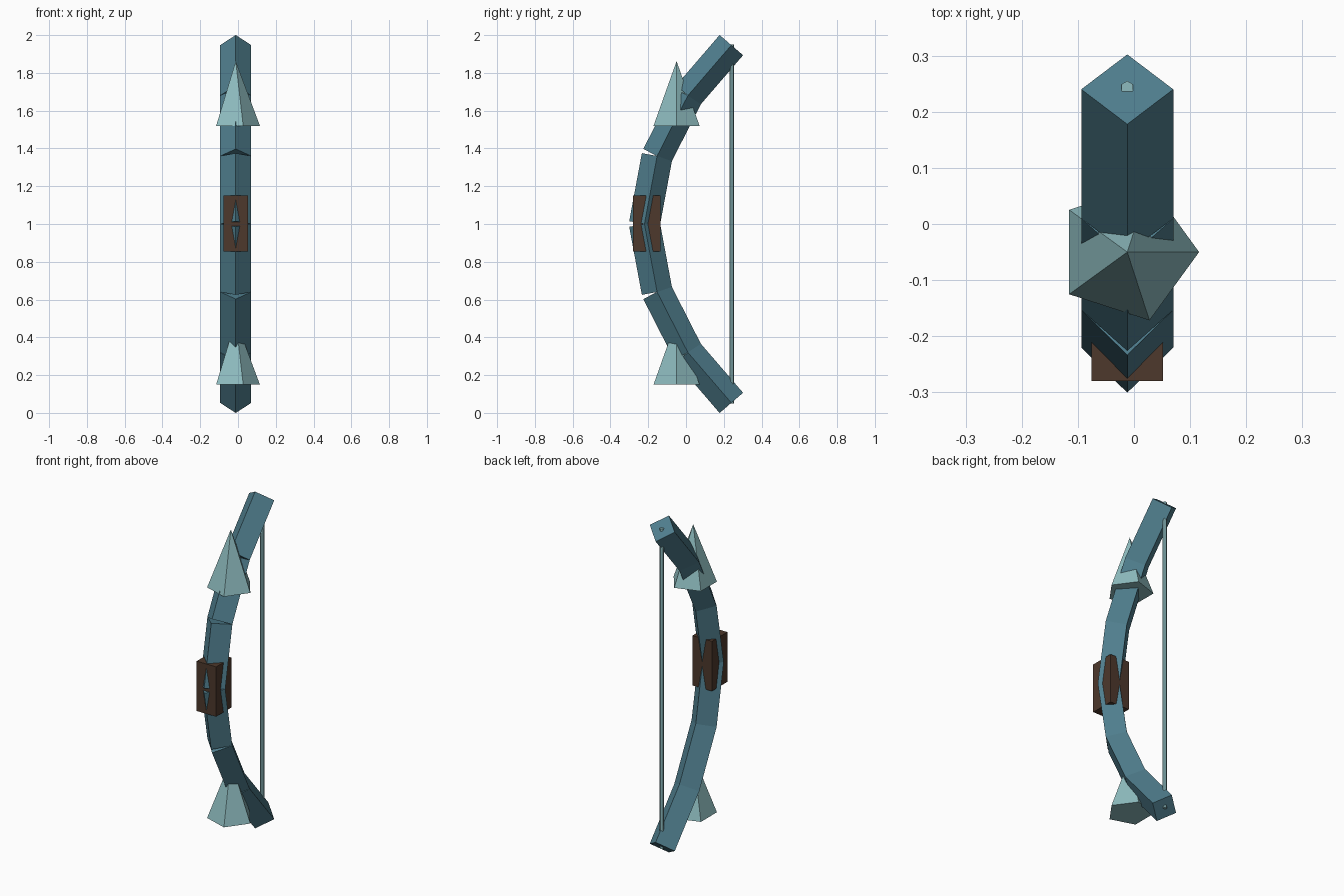
import bpy, math
from mathutils import Vector

if "Cube" in bpy.data.objects:
    bpy.data.objects.remove(bpy.data.objects["Cube"])

CX = -0.012  # centre line of the bow


def material(name, rgb):
    m = bpy.data.materials.new(name)
    m.diffuse_color = (*rgb, 1)
    m.use_nodes = True
    m.node_tree.nodes["Principled BSDF"].inputs["Base Color"].default_value = m.diffuse_color
    return m


BLUE = material("blue_limb", (0.08, 0.21, 0.27))
ICE = material("pale_crystal", (0.27, 0.50, 0.52))
BROWN = material("brown_grip", (0.075, 0.04, 0.025))


def finish(name, mat):
    ob = bpy.context.object
    ob.name = name
    ob.data.materials.append(mat)
    return ob


def rod(name, a, b, radius, sides, mat):
    # Flat-sided rod between two (y, z) points
    a, b = Vector((CX, *a)), Vector((CX, *b))
    d = b - a
    tilt = math.atan2(-d.y, d.z)
    bpy.ops.mesh.primitive_cylinder_add(vertices=sides, radius=radius, depth=d.length,
                                        location=(a + b) / 2, rotation=(tilt, 0, 0))
    return finish(name, mat)


# Limbs: diamond-section segments, mirrored about z = 1
path = [(-0.22, 1.0), (-0.153, 1.36), (0.01, 1.68), (0.24, 1.947)]
for i, (a, b) in enumerate(zip(path, path[1:])):
    rod(f"upper_limb_{i + 1}", a, b, 0.082, 4, BLUE)
    rod(f"lower_limb_{i + 1}", (a[0], 2 - a[1]), (b[0], 2 - b[1]), 0.082, 4, BLUE)

# Bowstring, just poking through the limb tips
rod("bowstring", (0.243, 0.05), (0.243, 1.95), 0.012, 6, ICE)

# Grip block around the middle
bpy.ops.mesh.primitive_cube_add(size=1, location=(CX, -0.207, 1.003))
bpy.context.object.scale = (0.128, 0.145, 0.296)
finish("grip", BROWN)

# Five-sided spikes on both limbs
for name, base in (("upper_spike", 1.52), ("lower_spike", 0.15)):
    bpy.ops.mesh.primitive_cone_add(vertices=5, radius1=0.128, radius2=0, depth=0.342,
                                    location=(CX, -0.05, base + 0.171))
    ob = finish(name, ICE)
    # Turn so that one corner points to +x
    corner = max((v.co for v in ob.data.vertices), key=lambda c: c.xy.length)
    ob.rotation_euler.z = -math.atan2(corner.y, corner.x)
